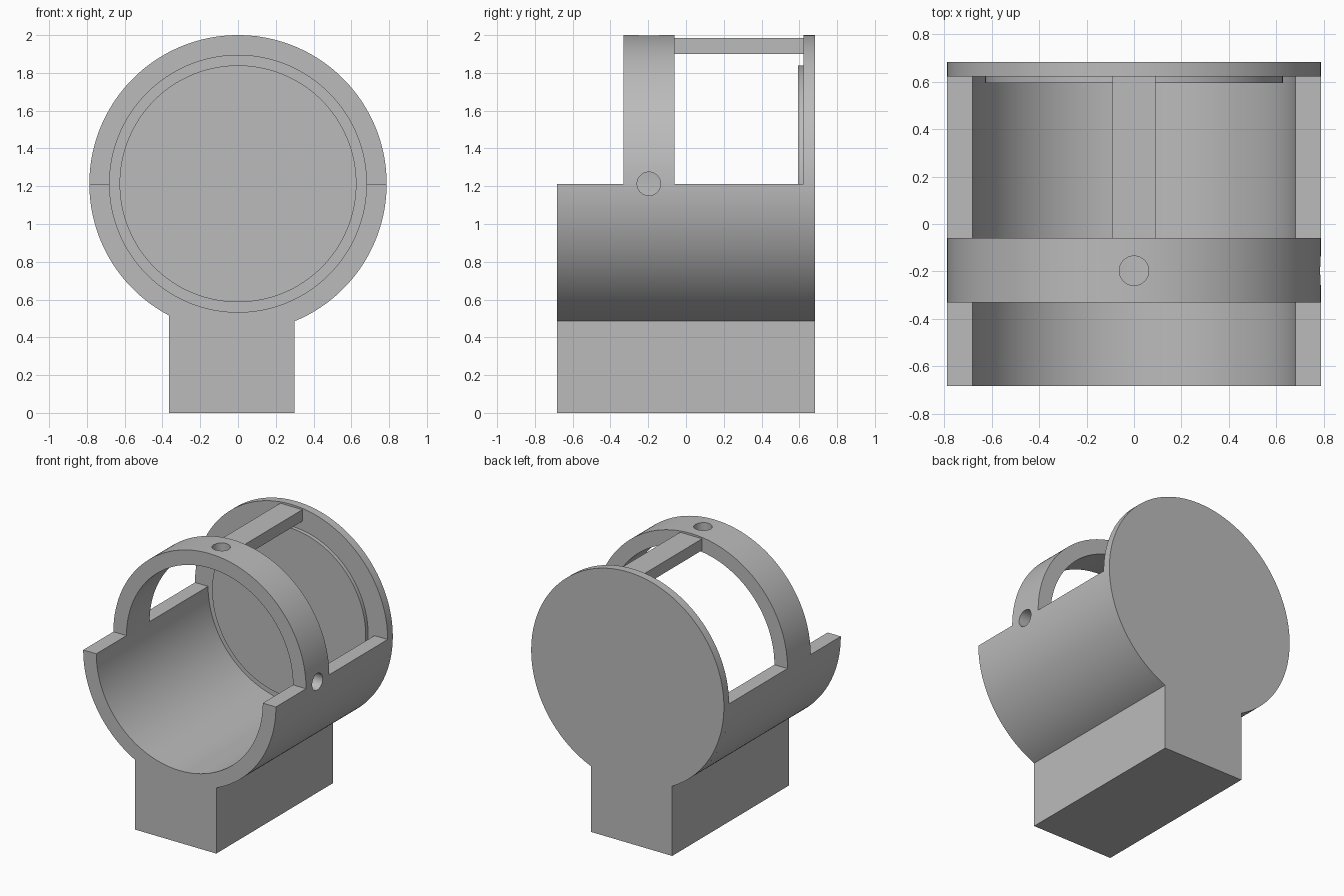
import bpy, bmesh
from math import radians, degrees, acos, cos, sin, pi

if "Cube" in bpy.data.objects:
    bpy.data.objects.remove(bpy.data.objects["Cube"])

# Main dimensions
CZ, R_OUT, R_IN = 1.213, 0.787, 0.68
FRONT, BACK, PLATE = -0.682, 0.682, 0.622
FOOT_L, FOOT_R = -0.365, 0.30
RING_Y = (-0.33, -0.06)
HOLE_Y, HOLE_R = -0.197, 0.062

grey = bpy.data.materials.new("plain grey")
grey.use_nodes = True
colour = (0.5, 0.5, 0.5, 1)
grey.diffuse_color = colour
grey.node_tree.nodes["Principled BSDF"].inputs["Base Color"].default_value = colour


def arc(r, a, b, n=64):
    """Points on the bore circle from angle a to b, in degrees."""
    angles = [radians(a + (b - a) * i / n) for i in range(n + 1)]
    return [(r * cos(t), CZ + r * sin(t)) for t in angles]


def extrude(name, outline, y0, y1):
    """Extrude an x-z outline along y."""
    bm = bmesh.new()
    face = bm.faces.new([bm.verts.new((x, y0, z)) for x, z in outline])
    out = bmesh.ops.extrude_face_region(bm, geom=[face])
    verts = [v for v in out["geom"] if isinstance(v, bmesh.types.BMVert)]
    bmesh.ops.translate(bm, verts=verts, vec=(0, y1 - y0, 0))
    if face.is_valid and all(e.is_manifold is False for e in face.edges):
        bm.faces.remove(face)
    bmesh.ops.recalc_face_normals(bm, faces=bm.faces)
    mesh = bpy.data.meshes.new(name)
    bm.to_mesh(mesh)
    bm.free()
    ob = bpy.data.objects.new(name, mesh)
    bpy.context.collection.objects.link(ob)
    mesh.materials.append(grey)
    return ob


def activate(ob):
    bpy.ops.object.select_all(action='DESELECT')
    ob.select_set(True)
    bpy.context.view_layer.objects.active = ob


def drill(ob, cutter):
    activate(ob)
    mod = ob.modifiers.new("hole", 'BOOLEAN')
    mod.operation, mod.solver, mod.object = 'DIFFERENCE', 'EXACT', cutter
    bpy.ops.object.modifier_apply(modifier=mod.name)


# Angles where the foot sides meet the outer circle
left_angle = 360 - degrees(acos(FOOT_L / R_OUT))
right_angle = 360 - degrees(acos(FOOT_R / R_OUT))
foot = [(FOOT_L, 0), (FOOT_R, 0)]

# Half-round trough with its foot, and the closed end plate
trough = extrude("trough_and_foot",
                 arc(R_OUT, 180, left_angle) + foot + arc(R_OUT, right_angle, 360)
                 + arc(R_IN, 360, 180, 96), FRONT, PLATE)
plate = extrude("end_plate",
                arc(R_OUT, 0, left_angle, 128) + foot + arc(R_OUT, right_angle, 360)[:-1],
                PLATE, BACK)

# Raised disc inside the end plate
disc = extrude("inner_disc", arc(0.627, 0, 360, 128)[:-1], 0.594, PLATE)

# Arch over the trough and the bar tying it to the end plate
arch = extrude("arch", arc(R_OUT, 0, 180, 96) + arc(R_IN, 180, 0, 96), *RING_Y)
bar = extrude("top_bar", [(-0.09, 1.9), (0.09, 1.9), (0.09, 1.985), (-0.09, 1.985)],
              RING_Y[1] - 0.02, PLATE)

# Screw holes through the top and the left side
for loc, rot in (((0, HOLE_Y, CZ + 0.75), (0, 0, 0)),
                 ((0.75, HOLE_Y, CZ), (0, pi / 2, 0))):
    bpy.ops.mesh.primitive_cylinder_add(vertices=48, radius=HOLE_R, depth=0.5,
                                        location=loc, rotation=rot)
    cutter = bpy.context.object
    cutter.name = "hole_cutter"
    cutter.hide_render = True
    drill(arch, cutter)
    if loc[0]:
        drill(trough, cutter)
    bpy.data.objects.remove(cutter)

for ob in (trough, plate, disc, arch, bar):
    activate(ob)
    bpy.ops.object.shade_smooth_by_angle(angle=radians(30))
